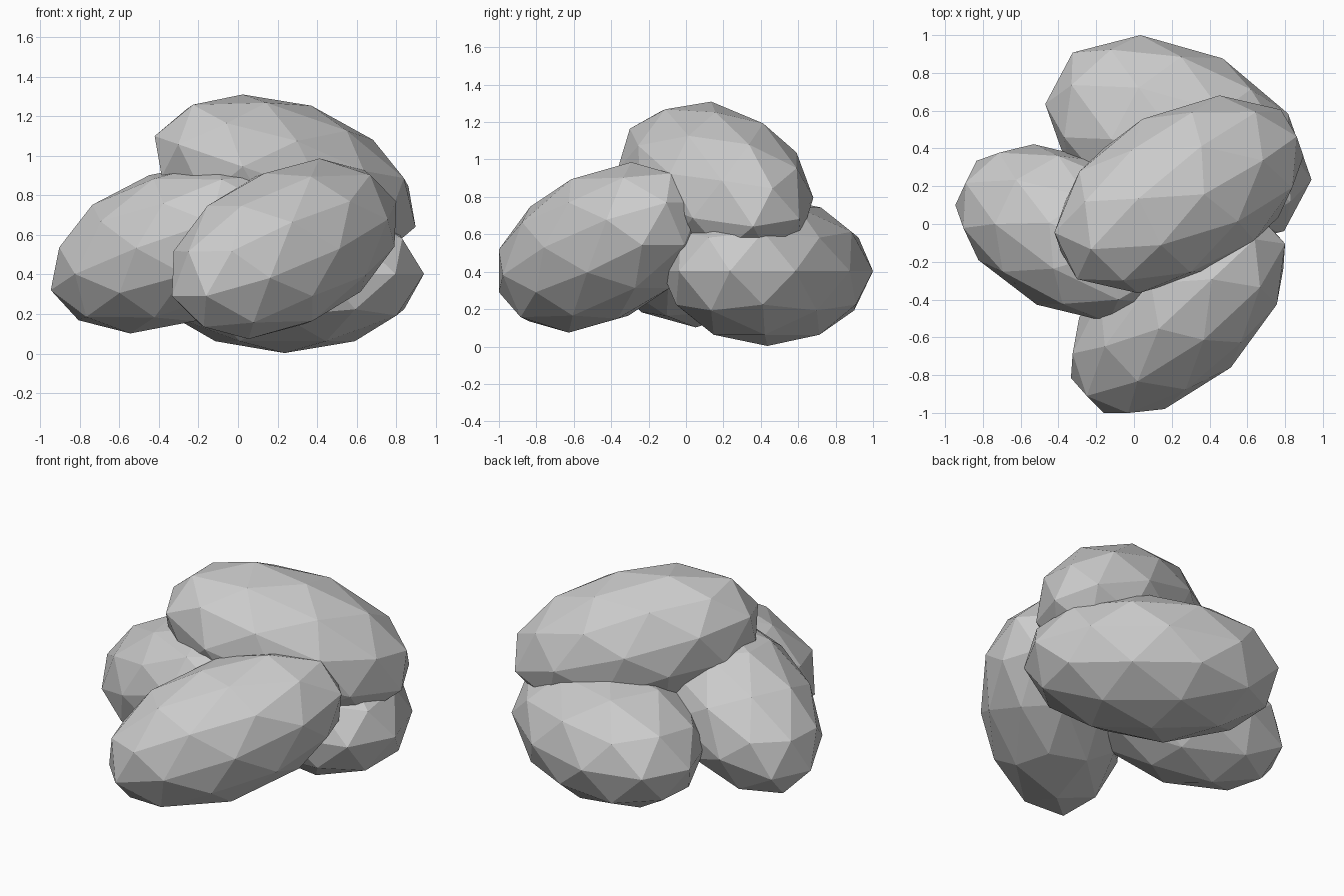
import bpy
from math import radians

if "Cube" in bpy.data.objects:
    bpy.data.objects.remove(bpy.data.objects["Cube"])


def boulder(name, centre, radii, turn):
    """Low-poly ellipsoid boulder with flat faces."""
    bpy.ops.mesh.primitive_ico_sphere_add(subdivisions=2, radius=1, location=centre)
    ob = bpy.context.object
    ob.name = name
    ob.scale = radii
    ob.rotation_euler = [radians(a) for a in turn]
    return ob


# Three boulders leaning together at the base
boulder("back_boulder", (0.235, 0.435, 0.403), (0.753, 0.50, 0.40), (0, 0, -28))
boulder("front_boulder", (0.233, -0.46, 0.53), (0.735, 0.41, 0.405), (0, -20, 43))
boulder("left_boulder", (-0.334, -0.048, 0.533), (0.685, 0.42, 0.39), (0, -19, -25.5))

# Boulder resting on top
boulder("top_boulder", (0.238, 0.157, 0.87), (0.75, 0.448, 0.405), (9, 17, 28.5))
